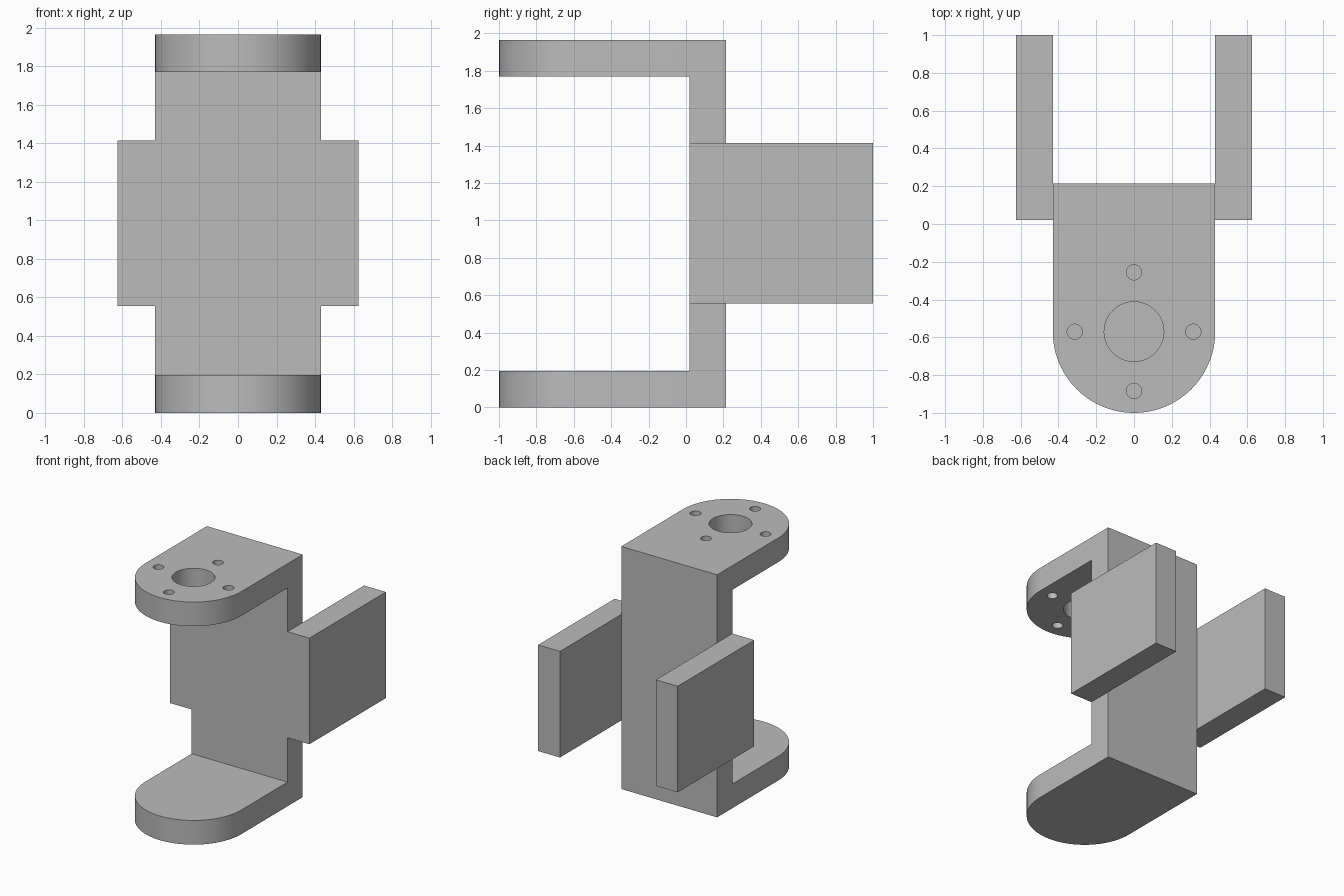
import bpy, bmesh
from math import sin, cos, pi

cube = bpy.data.objects.get("Cube")
if cube:
    bpy.data.objects.remove(cube, do_unlink=True)

# Main dimensions
W = 0.43                      # half width of the plate and radius of the lug ends
FRONT, BACK = 0.02, 0.215     # faces of the upright plate
H, T = 1.966, 0.196           # overall height and lug thickness
LUG_Y = -0.57                 # centre of the rounded lug ends

grey = bpy.data.materials.new("plain grey")
grey.use_nodes = True
grey.diffuse_color = (0.5, 0.5, 0.5, 1)
grey.node_tree.nodes["Principled BSDF"].inputs["Base Color"].default_value = (0.5, 0.5, 0.5, 1)


def prism(name, outline, z0, z1):
    """Extrude a flat outline from z0 up to z1."""
    bm = bmesh.new()
    face = bm.faces.new([bm.verts.new((x, y, z0)) for x, y in outline])
    top = bmesh.ops.extrude_face_region(bm, geom=[face])["geom"]
    bmesh.ops.translate(bm, vec=(0, 0, z1 - z0),
                        verts=[v for v in top if isinstance(v, bmesh.types.BMVert)])
    bmesh.ops.recalc_face_normals(bm, faces=bm.faces)
    mesh = bpy.data.meshes.new(name)
    bm.to_mesh(mesh)
    bm.free()
    mesh.materials.append(grey)
    obj = bpy.data.objects.new(name, mesh)
    bpy.context.collection.objects.link(obj)
    return obj


def box(x0, x1, y0, y1):
    return [(x0, y0), (x1, y0), (x1, y1), (x0, y1)]


def arc(x, y, r, start, end, n):
    steps = [start + (end - start) * i / n for i in range(n + 1)]
    return [(x + r * cos(a), y + r * sin(a)) for a in steps]


def combine(target, tool, operation):
    mod = target.modifiers.new("join", 'BOOLEAN')
    mod.operation, mod.object, mod.solver = operation, tool, 'EXACT'
    bpy.context.view_layer.objects.active = target
    bpy.ops.object.modifier_apply(modifier=mod.name)
    bpy.data.objects.remove(tool, do_unlink=True)


# Upright plate
bracket = prism("bracket", box(-W, W, FRONT, BACK), 0, H)

# Rounded lugs at the bottom and top
lug = arc(0, LUG_Y, W, pi, 2 * pi, 48) + [(W, BACK), (-W, BACK)]
for name, z in (("bottom_lug", 0), ("top_lug", H - T)):
    combine(bracket, prism(name, lug, z, z + T if z == 0 else H), 'UNION')

# Side tabs reaching backwards
for name, side in (("left_tab", 1), ("right_tab", -1)):
    xs = sorted((side * W, side * 0.626))
    combine(bracket, prism(name, box(*xs, FRONT, 1), 0.555, 1.415), 'UNION')

# Shaft hole and four screw holes through the top lug
holes = [(0, 0, 0.158)] + [(0.314 * cos(i * pi / 2), 0.314 * sin(i * pi / 2), 0.04)
                           for i in range(4)]
for x, y, r in holes:
    circle = arc(x, LUG_Y + y, r, 0, 2 * pi, 40)[:-1]
    combine(bracket, prism("hole_cutter", circle, H - 2 * T, H + T), 'DIFFERENCE')

# Smooth the curved walls, keep the corners crisp
bpy.ops.object.select_all(action='DESELECT')
bracket.select_set(True)
bpy.context.view_layer.objects.active = bracket
bpy.ops.object.shade_smooth_by_angle(angle=pi / 6)
